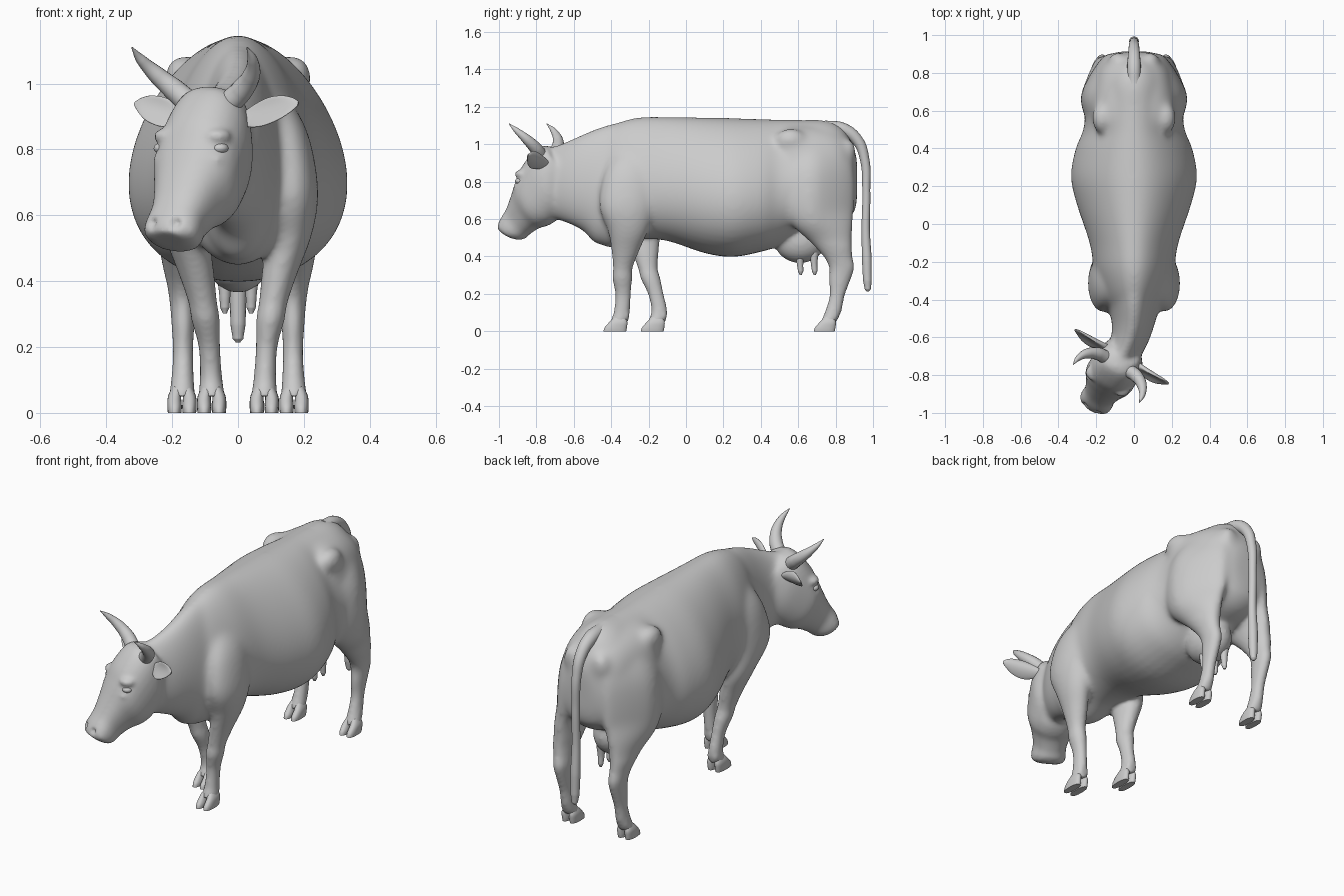
import bpy, bmesh
from math import cos, sin, pi, exp, copysign
from mathutils import Vector, Matrix

if "Cube" in bpy.data.objects:
    bpy.data.objects.remove(bpy.data.objects["Cube"])


def loft(bm, stations, fn=Vector, p=0.0, e=1.0, n=32, steps=4):
    """Closed loft; station = (x, y1, z1, y2, z2, half_width), p = pear shape, e = squareness."""
    S = [stations[0]] + list(stations) + [stations[-1]]
    rows = []
    for i in range(1, len(S) - 2):
        for j in range(steps):
            t = j / steps
            rows.append([0.5 * (2 * b + (c - a) * t + (2 * a - 5 * b + 4 * c - d) * t * t
                                + (3 * b - a - 3 * c + d) * t ** 3)
                         for a, b, c, d in zip(*S[i - 1:i + 3])])
    rows.append(stations[-1])
    rings = []
    for x, y1, z1, y2, z2, hw in rows:
        ring = []
        for k in range(n):
            a = 2 * pi * k / n
            c = copysign(abs(cos(a)) ** e, cos(a))
            s = copysign(abs(sin(a)) ** e, sin(a))
            m = (1 + s) / 2
            ring.append(bm.verts.new(fn((x + hw * c * (1 - p * s),
                                         y2 + (y1 - y2) * m, z2 + (z1 - z2) * m))))
        rings.append(ring)
    for r, q in zip(rings, rings[1:]):
        for k in range(n):
            bm.faces.new((r[k], r[(k + 1) % n], q[(k + 1) % n], q[k]))
    bm.faces.new(rings[0])
    bm.faces.new(rings[-1])


def blob(bm, center, radii):
    m = Matrix.Translation(center) @ Matrix.Diagonal((*radii, 1))
    bmesh.ops.create_uvsphere(bm, u_segments=24, v_segments=14, radius=1, matrix=m)


def finish(name, bm):
    bmesh.ops.recalc_face_normals(bm, faces=bm.faces)
    me = bpy.data.meshes.new(name)
    bm.to_mesh(me)
    bm.free()
    ob = bpy.data.objects.new(name, me)
    bpy.context.collection.objects.link(ob)
    activate(ob)
    bpy.ops.object.shade_smooth_by_angle(angle=0.9)
    return ob


def activate(ob):
    bpy.ops.object.select_all(action='DESELECT')
    bpy.context.view_layer.objects.active = ob
    ob.select_set(True)


def tube(name, pts, radii):
    cu = bpy.data.curves.new(name, 'CURVE')
    cu.dimensions, cu.bevel_depth, cu.bevel_resolution = '3D', 1, 6
    cu.use_fill_caps = True
    sp = cu.splines.new('BEZIER')
    sp.bezier_points.add(len(pts) - 1)
    for b, co, r in zip(sp.bezier_points, pts, radii):
        b.co, b.radius = co, r
        b.handle_left_type = b.handle_right_type = 'AUTO'
    ob = bpy.data.objects.new(name, cu)
    bpy.context.collection.objects.link(ob)
    activate(ob)
    bpy.ops.object.convert(target='MESH')
    bpy.ops.object.shade_smooth_by_angle(angle=0.9)


def H(v):
    """Turned head frame: sideways, forward, height -> world."""
    r, f, z = v
    return Vector((-.075 + .866 * r - .5 * f, -.72 - .5 * r - .866 * f, z))


def haunch(v):
    """Narrow the thighs towards the rear."""
    x, y, z = v
    return Vector((x * (1 - 1.5 * max(0, y - .68) * min(1, max(0, (z - .45) / .2))), y, z))


body = bmesh.new()

# torso and pelvis: y, top, bottom, half width
torso = [(-.50, .98, .56, .07), (-.46, 1.05, .47, .12), (-.38, 1.11, .45, .17),
         (-.25, 1.145, .49, .205), (-.1, 1.147, .483, .23), (.1, 1.143, .418, .295),
         (.25, 1.14, .398, .327), (.4, 1.135, .425, .302), (.5, 1.132, .458, .262),
         (.62, 1.13, .53, .25), (.75, 1.127, .55, .235), (.84, 1.085, .58, .19),
         (.895, .99, .63, .13), (.915, .92, .70, .06)]
loft(body, [(0, y, t, y, b, w) for y, t, b, w in torso], p=.22, n=48)
pelvis = [(.44, 1.06, .85, .13), (.52, 1.10, .78, .205), (.6, 1.108, .72, .228), (.72, 1.10, .66, .215),
          (.82, 1.07, .62, .19), (.88, 1.02, .62, .145), (.908, .95, .65, .09)]
loft(body, [(0, y, t, y, b, w) for y, t, b, w in pelvis], p=.08, e=.78, n=48)

# neck
loft(body, [(0, -.30, 1.13, -.34, .48, .15), (0, -.42, 1.105, -.47, .465, .13),
            (-.005, -.53, 1.065, -.55, .535, .11), (-.025, -.62, 1.025, -.63, .575, .10),
            (-.06, -.70, .99, -.70, .60, .095), (-.09, -.76, .96, -.76, .63, .085)], p=.15)

# head and muzzle, from poll to nose
loft(body, [(0, -.01, .985, -.10, .86, .09), (0, .065, .985, -.09, .68, .125),
            (0, .145, .90, -.03, .60, .135), (0, .185, .82, .03, .565, .132),
            (0, .22, .74, .085, .55, .106), (0, .258, .66, .14, .52, .087),
            (0, .29, .61, .175, .494, .09), (0, .308, .575, .21, .49, .085),
            (0, .312, .55, .245, .503, .055)], fn=H, p=-.08, e=.88)

# legs: height, front y, back y, x, half width
front = [(1.0, -.34, -.22, .085, .03), (.90, -.41, -.18, .13, .06), (.80, -.45, -.16, .152, .075),
         (.66, -.465, -.165, .165, .08), (.54, -.42, -.20, .155, .07), (.43, -.398, -.25, .128, .055),
         (.34, -.39, -.285, .108, .044), (.28, -.393, -.288, .098, .043), (.2, -.378, -.295, .087, .033),
         (.11, -.385, -.30, .082, .034), (.05, -.405, -.31, .08, .041)]
back = [(1.06, .60, .80, .11, .03), (.96, .54, .87, .16, .06), (.85, .515, .90, .185, .085),
        (.70, .515, .905, .2, .087), (.58, .555, .895, .195, .083), (.48, .66, .888, .178, .062),
        (.40, .735, .89, .172, .046), (.34, .765, .90, .168, .04), (.27, .765, .878, .167, .035),
        (.19, .768, .848, .167, .031), (.11, .745, .832, .168, .034), (.05, .72, .805, .17, .041)]
feet = []
for side, label in ((1, "right"), (-1, "left")):
    for rows, kind in ((front, "front"), (back, "back")):
        stride = .2 if kind == "front" and side < 0 else 0
        st = []
        for z, yf, yb, x, w in rows:
            d = stride * min(1, max(0, (.66 - z) / .55)) ** .75
            st.append((side * x, yf + d, z, yb + d, z, w))
        loft(body, st, fn=haunch, n=24)
        x, yf, yb = st[-1][0], st[-1][1], st[-1][3]
        feet.append((label + "_" + kind + "_hoof", x, yf, yb))
        for o in (-.02, .02):
            blob(body, (x + o, yb - .004, .085), (.012, .014, .016))
    # hip bones, pin bones and brows
    blob(body, (side * .168, .56, 1.02), (.055, .085, .065))
    blob(body, (side * .085, .865, .96), (.05, .045, .07))
    blob(body, H((side * .085, .125, .84)), (.045, .045, .026))
    blob(body, H((side * .085, .14, .768)), (.04, .04, .02))

# udder
blob(body, (0, .61, .49), (.105, .14, .125))

# fuse all flesh into one smooth skin, softening the trunk most
cow = finish("body", body)
m = cow.modifiers.new("fuse", 'REMESH')
m.mode, m.voxel_size, m.use_smooth_shade = 'VOXEL', .01, True
bpy.ops.object.modifier_apply(modifier=m.name)
trunk = cow.vertex_groups.new(name="trunk")
for v in cow.data.vertices:
    w = min(1, max(0, (v.co.z - .42) / .2)) * min(1, max(0, (v.co.y + .75) / .1))
    trunk.add([v.index], w, 'REPLACE')
for name, group, count in (("soften", "", 6), ("blend", "trunk", 45)):
    m = cow.modifiers.new(name, 'SMOOTH')
    m.factor, m.iterations, m.vertex_group = .5, count, group
    bpy.ops.object.modifier_apply(modifier=m.name)

# nostrils pressed into the muzzle
for s in (-1, 1):
    c = H((s * .04, .30, .575))
    for v in cow.data.vertices:
        d = (v.co - c).length
        if d < .06:
            v.co += Vector((.5, .866, 0)) * .018 * exp(-(d / .014) ** 2)

# cloven hooves
for name, x, yf, yb in feet:
    bm = bmesh.new()
    for o in (-.0225, .0225):
        loft(bm, [(x + o, yf - .036, 0, yb - .01, 0, .0205), (x + o, yf - .03, .02, yb - .006, .02, .022),
                  (x + o, yf - .004, .05, yb - .004, .05, .02), (x + o * .6, yf + .022, .08, yb - .015, .08, .016)],
             e=.85, n=20)
    finish(name, bm)

# horns, ears, eyes
for s, label in ((1, "right"), (-1, "left")):
    horn = [(.075, .025, .945), (.118, .03, .98), (.165, .055, 1.025), (.195, .1, 1.072), (.202, .145, 1.11)]
    tube(label + "_horn", [H((s * r, f, z)) for r, f, z in horn], [.036, .034, .027, .016, .002])

    def ear_map(v):
        x, y, z = v
        return H((s * (.09 + y), -.02 + x + 9 * z * z - .4 * z, .892 + z * .95 + .24 * y))
    bm = bmesh.new()
    loft(bm, [(0, y, h, y, -h, w) for y, h, w in ((0, .02, .02), (.04, .036, .015), (.09, .046, .012),
                                                 (.14, .04, .01), (.175, .024, .008), (.197, .006, .004))],
         fn=ear_map, n=24)
    finish(label + "_ear", bm)
    bm = bmesh.new()
    blob(bm, H((s * .1, .135, .803)), (.027, .027, .018))
    finish(label + "_eye", bm)

    # teats
    for y, part in ((.61, "front"), (.685, "back")):
        x = s * .04
        tube(label + "_" + part + "_teat", [(x, y, .42), (x, y, .36), (x, y + .003, .32), (x, y + .003, .302)],
             [.024, .017, .014, .006])

# tail
tube("tail", [(0, .74, 1.09), (0, .84, 1.078), (0, .917, 1.02), (0, .955, .92), (0, .964, .75), (0, .961, .54),
              (0, .967, .38), (0, .97, .27), (0, .972, .225), (0, .972, .213)],
     [.037, .036, .03, .025, .021, .022, .026, .023, .016, .006])
